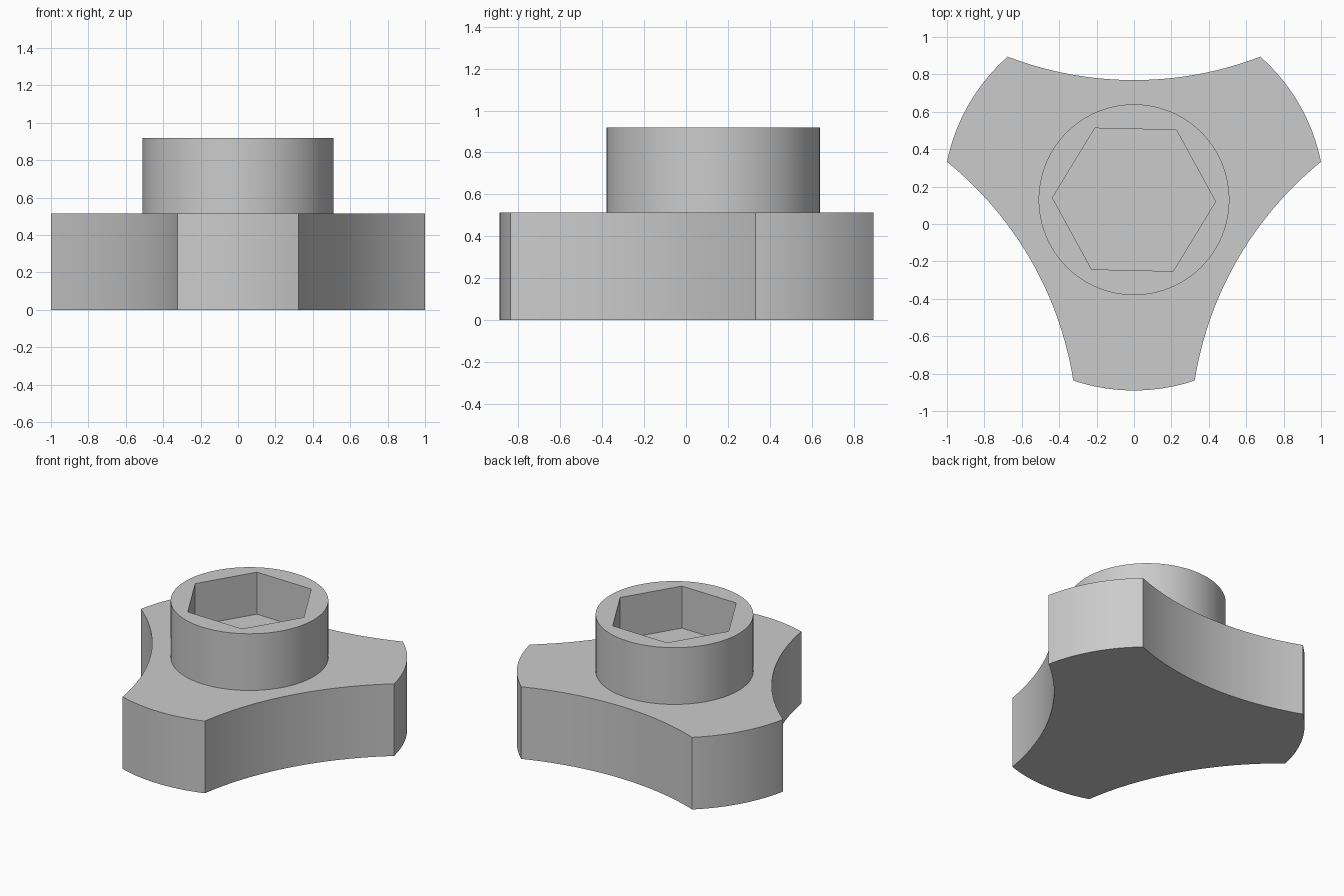
import bpy
import bmesh
from math import sin, cos, asin, radians, pi
from mathutils import Vector

if "Cube" in bpy.data.objects:
    bpy.data.objects.remove(bpy.data.objects["Cube"], do_unlink=True)

CENTRE = Vector((0, 0.13))
GRIP_RADIUS = 1.02
LOBE_HALF_ANGLE = radians(18.55)
SCOOP_RADIUS = 1.885
GRIP_TOP = 0.515
COLLAR_TOP = 0.92

grey = bpy.data.materials.new("plain grey")
grey.use_nodes = True
grey.diffuse_color = (0.6, 0.6, 0.6, 1)
grey.node_tree.nodes["Principled BSDF"].inputs["Base Color"].default_value = (0.6, 0.6, 0.6, 1)


def arc(centre, radius, start, end, steps):
    """Points along an arc, leaving out the last one."""
    angles = [start + (end - start) * i / steps for i in range(steps)]
    return [centre + radius * Vector((cos(a), sin(a))) for a in angles]


def prism(name, outline, bottom, top):
    """Extrude a closed outline straight up."""
    bm = bmesh.new()
    base = bm.faces.new([bm.verts.new((p.x, p.y, bottom)) for p in outline])
    lid = bmesh.ops.extrude_face_region(bm, geom=[base], use_keep_orig=True)
    for v in lid["geom"]:
        if isinstance(v, bmesh.types.BMVert):
            v.co.z = top
    bmesh.ops.recalc_face_normals(bm, faces=bm.faces)
    mesh = bpy.data.meshes.new(name)
    bm.to_mesh(mesh)
    bm.free()
    mesh.materials.append(grey)
    obj = bpy.data.objects.new(name, mesh)
    bpy.context.collection.objects.link(obj)
    return obj


def activate(obj):
    bpy.ops.object.select_all(action="DESELECT")
    obj.select_set(True)
    bpy.context.view_layer.objects.active = obj


# Three-lobed grip: round lobe ends joined by concave scoops
half_chord = GRIP_RADIUS * sin(pi / 3 - LOBE_HALF_ANGLE)
scoop_half = asin(half_chord / SCOOP_RADIUS)
scoop_distance = (GRIP_RADIUS * cos(pi / 3 - LOBE_HALF_ANGLE)
                  + SCOOP_RADIUS * cos(scoop_half))
outline = []
for i in range(3):
    lobe = -pi / 2 + i * 2 * pi / 3
    outline += arc(CENTRE, GRIP_RADIUS, lobe - LOBE_HALF_ANGLE, lobe + LOBE_HALF_ANGLE, 16)
    gap = lobe + pi / 3
    scoop_centre = CENTRE + scoop_distance * Vector((cos(gap), sin(gap)))
    outline += arc(scoop_centre, SCOOP_RADIUS, gap + pi + scoop_half, gap + pi - scoop_half, 32)
grip = prism("grip", outline, 0, GRIP_TOP)

# Round collar with a hexagonal socket
collar = prism("collar", arc(CENTRE, 0.51, 0, 2 * pi, 96), GRIP_TOP - 0.01, COLLAR_TOP)
turn = radians(-1.3)
socket = prism("socket_cutter", arc(CENTRE, 0.436, turn, turn + 2 * pi, 6), 0.62, COLLAR_TOP + 0.2)
socket.hide_render = True
cut = collar.modifiers.new("socket", "BOOLEAN")
cut.operation = "DIFFERENCE"
cut.solver = "EXACT"
cut.object = socket
activate(collar)
bpy.ops.object.modifier_apply(modifier=cut.name)
bpy.data.objects.remove(socket, do_unlink=True)

for part in (grip, collar):
    activate(part)
    bpy.ops.object.shade_smooth_by_angle(angle=radians(30))
